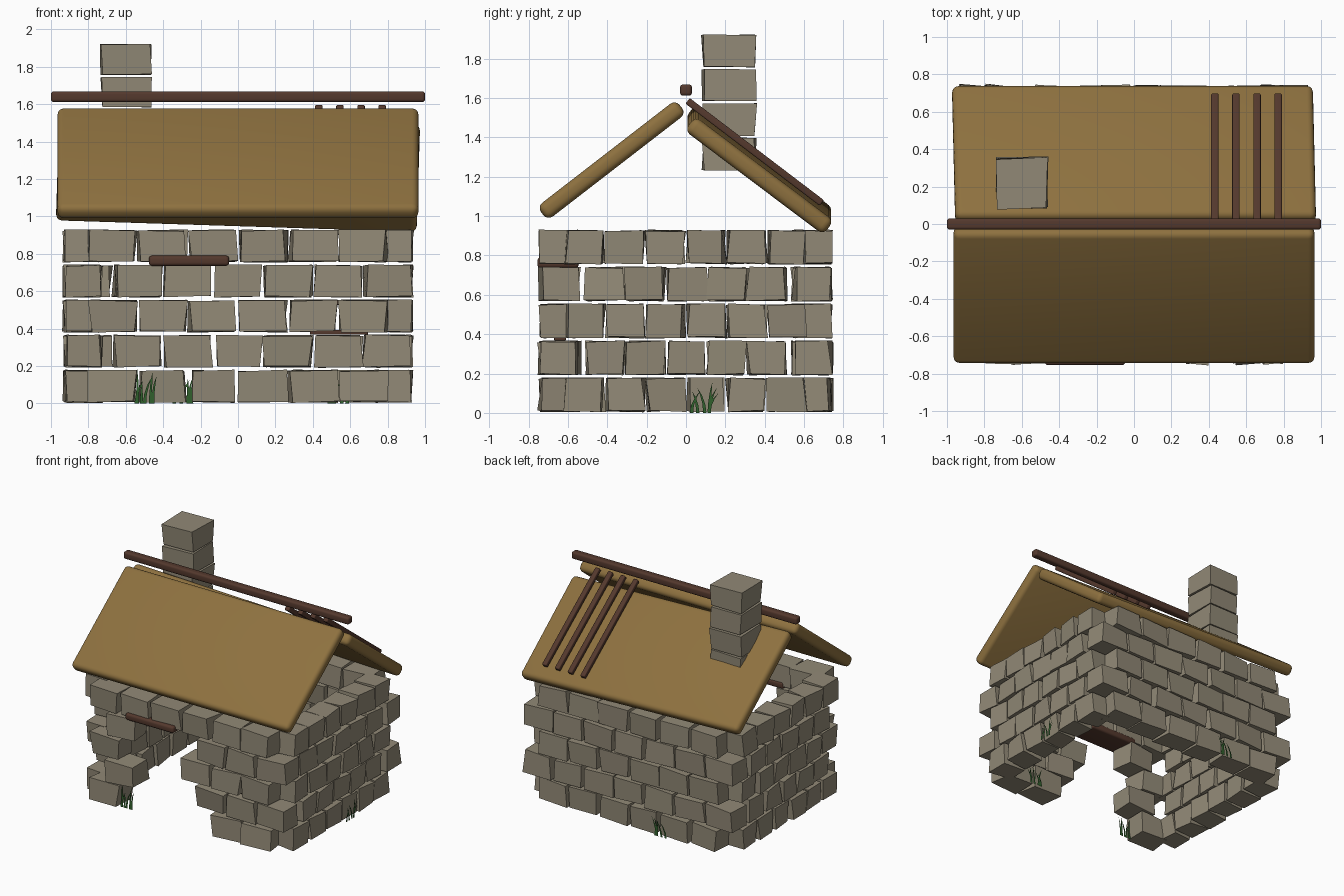
import bpy, bmesh, math, random
from mathutils import Vector, Matrix

random.seed(4)
cube = bpy.data.objects.get("Cube")
if cube:
    bpy.data.objects.remove(cube, do_unlink=True)


def material(name, r, g, b):
    m = bpy.data.materials.new(name)
    m.use_nodes = True
    m.diffuse_color = (r, g, b, 1)
    bsdf = next(n for n in m.node_tree.nodes if n.type == 'BSDF_PRINCIPLED')
    bsdf.inputs["Base Color"].default_value = (r, g, b, 1)
    bsdf.inputs["Roughness"].default_value = 0.9
    return m


STONE = material("grey stone", 0.285, 0.25, 0.182)
THATCH = material("golden thatch", 0.27, 0.165, 0.05)
WOOD = material("dark wood", 0.088, 0.04, 0.026)
GRASS = material("green grass", 0.03, 0.115, 0.025)


def finish(bm, name, mat):
    mesh = bpy.data.meshes.new(name)
    bmesh.ops.recalc_face_normals(bm, faces=bm.faces)
    bm.to_mesh(mesh)
    bm.free()
    mesh.materials.append(mat)
    ob = bpy.data.objects.new(name, mesh)
    bpy.context.collection.objects.link(ob)
    return ob


def stone(bm, center, size, jitter=0.014, yaw=0.06):
    """One rough, slightly turned block with uneven corners."""
    turn = Matrix.Rotation(random.uniform(-yaw, yaw), 3, 'Z')
    for v in bmesh.ops.create_cube(bm, size=1)["verts"]:
        corner = Vector(a * b for a, b in zip(v.co, size))
        v.co = Vector(center) + turn @ corner
        v.co += Vector((random.uniform(-jitter, jitter),
                        random.uniform(-jitter, jitter),
                        random.uniform(-jitter, jitter) * 0.4))


def rounded_box(name, mat, size, matrix, bevel):
    bm = bmesh.new()
    bmesh.ops.create_cube(bm, size=1, matrix=Matrix.Diagonal((*size, 1)))
    bmesh.ops.bevel(bm, geom=bm.edges[:], offset=bevel, segments=4,
                    profile=0.5, affect='EDGES')
    bm.transform(matrix)
    ob = finish(bm, name, mat)
    bpy.ops.object.select_all(action='DESELECT')
    ob.select_set(True)
    bpy.context.view_layer.objects.active = ob
    bpy.ops.object.shade_smooth_by_angle(angle=math.radians(40))


def sloped(name, mat, x, low, high, width, thick, bevel, roll=0):
    """Box laid along a slope between two (y, z) points."""
    dy, dz = high[0] - low[0], high[1] - low[1]
    mid = Vector((x, (low[0] + high[0]) / 2, (low[1] + high[1]) / 2))
    mat4 = (Matrix.Translation(mid) @ Matrix.Rotation(roll, 4, 'Y')
            @ Matrix.Rotation(math.atan(dz / dy), 4, 'X'))
    rounded_box(name, mat, (width, math.hypot(dy, dz), thick), mat4, bevel)


# Walls: five courses, alternating at the corners, with a doorway in front
# and the toothed blocks missing from the front corner beside the door
ROW, X_STEP, Y_STEP, THICK = 0.1875, 0.268, 0.205, 0.185
walls = {n: bmesh.new() for n in ("front", "back", "left", "right")}
for row in range(5):
    z = 0.092 + row * ROW
    odd = row % 2
    nx, ny = (7, 5) if odd else (6, 6)
    for i in range(nx):
        x = (i - (nx - 1) / 2) * X_STEP
        door_end = 0.2 if row == 0 else 0.05
        in_door = row < 4 and -0.5 < x < door_end
        if not in_door and x > -0.75:
            stone(walls["front"], (x, -0.643, z), (0.245, THICK, 0.167))
        stone(walls["back"], (x, 0.64, z), (0.245, THICK, 0.167))
    for j in range(ny):
        y = (j - (ny - 1) / 2) * Y_STEP
        for side, s in (("left", 1), ("right", -1)):
            stone(walls[side], (s * 0.83, y, z), (THICK, 0.185, 0.167))
for name, bm in walls.items():
    finish(bm, name + "_wall", STONE)

# Chimney
chimney = bmesh.new()
for i in range(4):
    stone(chimney, (-0.597, 0.22, 1.315 + i * 0.175), (0.265, 0.268, 0.163), 0.008, 0.02)
finish(chimney, "chimney", STONE)

# Roof slabs, the rear one sagging to one side
sloped("front_roof", THATCH, 0, (-0.73, 1.012), (-0.026, 1.556), 1.93, 0.088, 0.034)
sloped("back_roof", THATCH, 0, (0.724, 0.97), (0.02, 1.5), 1.93, 0.09, 0.034, 0.032)

# Ridge beam, battens, lintel and window boards
rounded_box("ridge_beam", WOOD, (2, 0.06, 0.058),
            Matrix.Translation((0, 0, 1.64)), 0.016)
for i in range(4):
    sloped("roof_batten_%d" % (i + 1), WOOD, 0.432 + i * 0.113,
           (0.69, 1.066), (0.008, 1.585), 0.04, 0.036, 0.008)
rounded_box("door_lintel", WOOD, (0.43, 0.21, 0.055),
            Matrix.Translation((-0.262, -0.65, 0.763)), 0.018)
for name, x, z, w in (("window_sill", 0.54, 0.38, 0.31), ("window_lintel", 0.54, 0.54, 0.2)):
    rounded_box(name, WOOD, (w, 0.06, 0.025),
                Matrix.Translation((x, -0.64, z)), 0.006)

# Grass tufts: curved tapering blades fanned along the foot of each wall
CLUMPS = ((-0.5, -0.7, "X"), (0.54, -0.52, "X"), (0.945, 0.07, "Y"), (-0.3, 0.745, "X"))
for n, (cx, cy, axis) in enumerate(CLUMPS):
    along = Vector((1, 0, 0)) if axis == "X" else Vector((0, 1, 0))
    bm = bmesh.new()
    for k in range(6):
        base = Vector((cx, cy, 0)) + along * random.uniform(-0.06, 0.06)
        side = along * 0.009
        lean = along * random.uniform(-0.04, 0.06)
        height = random.uniform(0.1, 0.19)
        rings = []
        for t in (0, 0.35, 0.7):
            p = base + lean * t * t + Vector((0, 0, height * t))
            w = side * (1 - t * 0.7)
            rings.append((bm.verts.new(p - w), bm.verts.new(p + w)))
        tip = bm.verts.new(base + lean + Vector((0, 0, height)))
        for a, b in zip(rings, rings[1:]):
            bm.faces.new((a[0], a[1], b[1], b[0]))
        bm.faces.new((*rings[-1], tip))
    finish(bm, "grass_tuft_%d" % (n + 1), GRASS)
